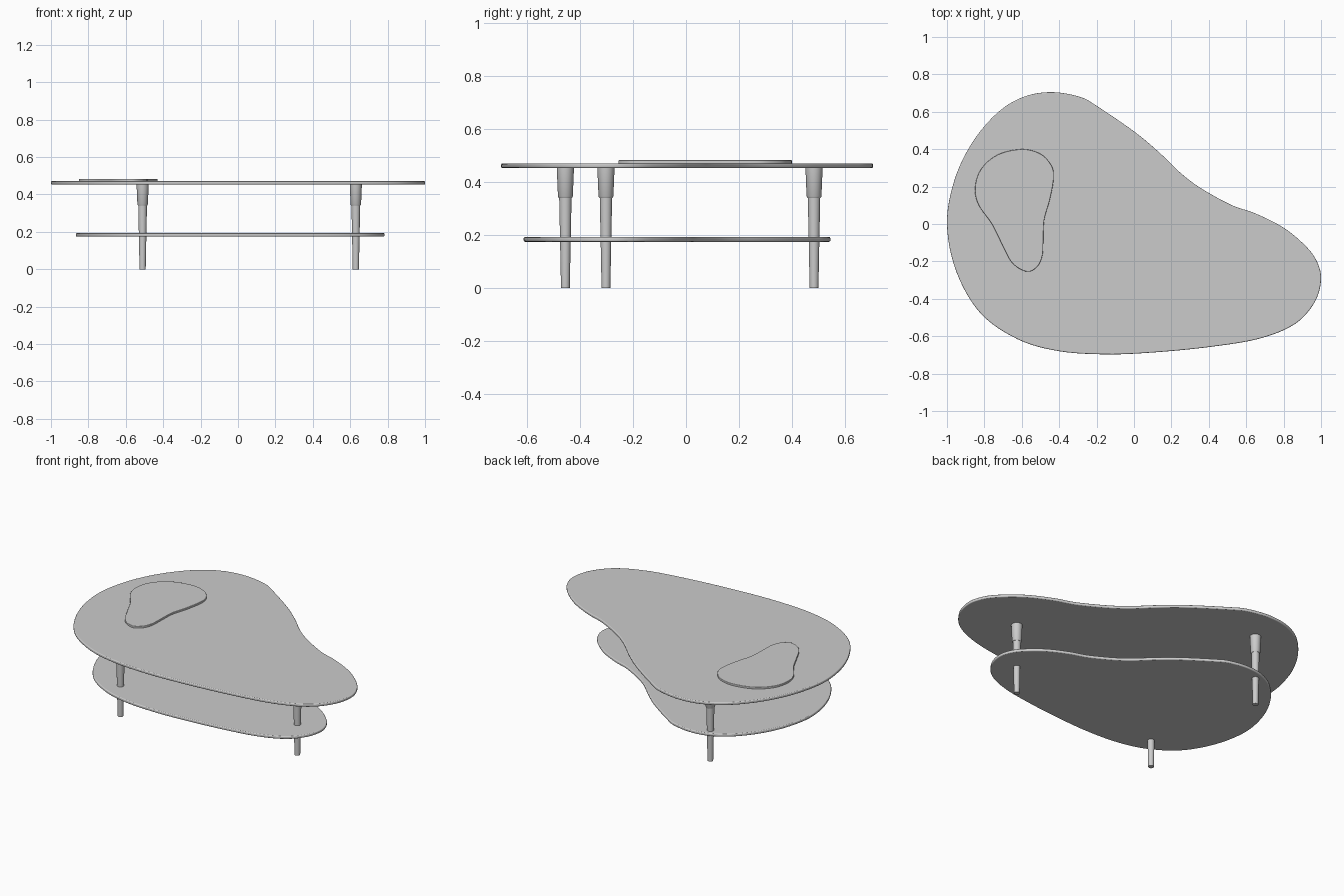
import bpy, bmesh, math
from mathutils import Vector

if "Cube" in bpy.data.objects:
    bpy.data.objects.remove(bpy.data.objects["Cube"])

TOP = [(-1, 0), (-.96, .235), (-.865, .435), (-.73, .595), (-.59, .68), (-.44, .705),
       (-.29, .68), (-.2, .632), (0, .495), (.13, .387), (.25, .272), (.36, .19),
       (.52, .102), (.65, .056), (.8, -.02), (.92, -.12), (.98, -.205), (1, -.3),
       (.965, -.42), (.86, -.535), (.67, -.613), (.4, -.658), (.1, -.687),
       (-.15, -.697), (-.4, -.68), (-.62, -.617), (-.82, -.478), (-.95, -.255)]
TRAY = [(-.6, .4), (-.5, .375), (-.44, .31), (-.43, .24), (-.45, .13), (-.48, .02),
        (-.485, -.1), (-.49, -.17), (-.515, -.225), (-.57, -.255), (-.65, -.21),
        (-.705, -.11), (-.76, 0), (-.83, .1), (-.85, .19), (-.82, .29), (-.73, .37)]


def finish(bm, name):
    bmesh.ops.recalc_face_normals(bm, faces=bm.faces)
    mesh = bpy.data.meshes.new(name)
    bm.to_mesh(mesh)
    bm.free()
    ob = bpy.data.objects.new(name, mesh)
    bpy.context.collection.objects.link(ob)
    bpy.ops.object.select_all(action='DESELECT')
    ob.select_set(True)
    bpy.context.view_layer.objects.active = ob
    bpy.ops.object.shade_smooth_by_angle(angle=math.radians(35))
    return ob


def smooth_loop(points, steps=6):
    """Closed Catmull-Rom curve through the points."""
    p = [Vector(q) for q in points]
    n, out = len(p), []
    for i in range(n):
        a, b, c, d = p[i - 1], p[i], p[(i + 1) % n], p[(i + 2) % n]
        for k in range(steps):
            t = k / steps
            out.append(.5 * (2 * b + (c - a) * t + (2 * a - 5 * b + 4 * c - d) * t * t
                             + (3 * b - a - 3 * c + d) * t ** 3))
    return out


def slab(name, outline, z0, z1, scale=1, shift=(0, 0), round_edge=.005):
    bm = bmesh.new()
    verts = [bm.verts.new((q.x * scale + shift[0], q.y * scale + shift[1], z0))
             for q in smooth_loop(outline)]
    face = bm.faces.new(verts)
    ext = bmesh.ops.extrude_face_region(bm, geom=[face], use_keep_orig=True)
    up = [g for g in ext['geom'] if isinstance(g, bmesh.types.BMVert)]
    bmesh.ops.translate(bm, verts=up, vec=(0, 0, z1 - z0))
    ob = finish(bm, name)
    bev = ob.modifiers.new("rounded_edge", 'BEVEL')
    bev.width, bev.segments = round_edge, 3
    bev.limit_method, bev.angle_limit = 'ANGLE', math.radians(60)
    return ob


def lathe(name, profile, x, y, sides=32):
    bm = bmesh.new()
    rings = [[bm.verts.new((x + r * math.cos(math.tau * i / sides),
                            y + r * math.sin(math.tau * i / sides), z))
              for i in range(sides)] for r, z in profile]
    for lo, hi in zip(rings, rings[1:]):
        for i in range(sides):
            j = (i + 1) % sides
            bm.faces.new((lo[i], lo[j], hi[j], hi[i]))
    bm.faces.new(rings[0][::-1])
    bm.faces.new(rings[-1])
    return finish(bm, name)


# Free-form slabs; the shelf is a smaller copy of the top
slab("table_top", TOP, .453, .471)
slab("lower_shelf", TOP, .175, .193, scale=.825, shift=(-.042, -.037))
slab("raised_inlay", TRAY, .469, .483, round_edge=.003)

# Three tapered legs, each with a thicker collar under the top
LEG = [(.0165, 0), (.0235, .35)]
COLLAR = [(.025, .341), (.028, .346), (.0325, .455)]
for place, x, y in (("front_left", -.51, -.455), ("back_left", -.51, .483),
                    ("right", .63, -.302)):
    lathe(place + "_leg", LEG, x, y)
    lathe(place + "_collar", COLLAR, x, y)
